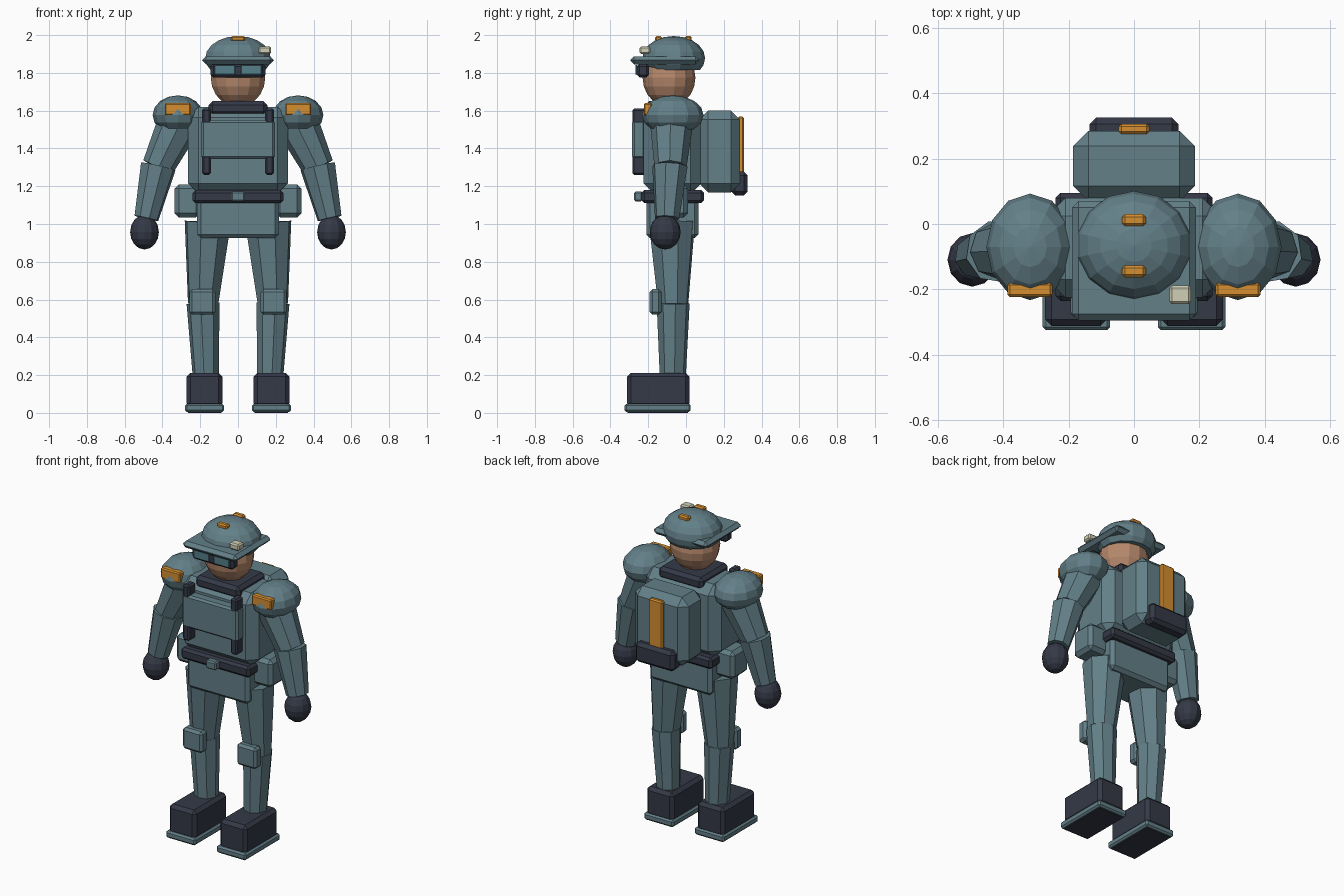
import bpy, bmesh, math
from mathutils import Vector, Matrix

if "Cube" in bpy.data.objects:
    bpy.data.objects.remove(bpy.data.objects["Cube"])


def material(name, rgb):
    m = bpy.data.materials.new(name)
    m.diffuse_color = (*rgb, 1)
    m.use_nodes = True
    m.node_tree.nodes["Principled BSDF"].inputs["Base Color"].default_value = m.diffuse_color
    return m


CLOTH = material("slate_teal", (0.125, 0.215, 0.25))
DARK = material("dark_navy", (0.035, 0.041, 0.062))
SKIN = material("skin", (0.47, 0.25, 0.15))
ORANGE = material("orange", (0.66, 0.27, 0.03))
CREAM = material("cream", (0.62, 0.62, 0.46))
GLASS = material("lens_teal", (0.09, 0.21, 0.25))


def finish(name, bm, mat):
    bmesh.ops.recalc_face_normals(bm, faces=bm.faces)
    me = bpy.data.meshes.new(name)
    bm.to_mesh(me)
    bm.free()
    me.materials.append(mat)
    ob = bpy.data.objects.new(name, me)
    bpy.context.collection.objects.link(ob)
    return ob


def box(name, mat, x, y, z, bevel=0.012):
    """Chamfered box given by its extent on each axis."""
    bm = bmesh.new()
    bmesh.ops.create_cube(bm, size=1)
    for v in bm.verts:
        v.co = Vector([(r[0] + r[1]) / 2 + c * (r[1] - r[0]) for r, c in zip((x, y, z), v.co)])
    if bevel:
        bmesh.ops.bevel(bm, geom=bm.edges[:], offset=bevel, segments=1, affect='EDGES')
    return finish(name, bm, mat)


def ball(name, mat, center, radii, seg=12, rings=8, cut=None):
    """Faceted ellipsoid, optionally cut flat below a height."""
    bm = bmesh.new()
    bmesh.ops.create_uvsphere(bm, u_segments=seg, v_segments=rings, radius=1)
    bm.transform(Matrix.Translation(center) @ Matrix.Diagonal((*radii, 1)))
    if cut is not None:
        bmesh.ops.bisect_plane(bm, geom=bm.verts[:] + bm.edges[:] + bm.faces[:],
                               plane_co=(0, 0, cut), plane_no=(0, 0, 1), clear_inner=True)
        bmesh.ops.holes_fill(bm, edges=[e for e in bm.edges if e.is_boundary])
    return finish(name, bm, mat)


def limb(name, mat, a, b, ra, rb, sides=8):
    """Tapered prism from point a to point b."""
    a, b = Vector(a), Vector(b)
    d = b - a
    bm = bmesh.new()
    bmesh.ops.create_cone(bm, cap_ends=True, segments=sides, radius1=ra, radius2=rb, depth=d.length)
    bm.transform(Matrix.Translation((a + b) / 2) @ d.to_track_quat('Z', 'Y').to_matrix().to_4x4())
    return finish(name, bm, mat)


def span(s, lo, hi):
    """Range mirrored to side s."""
    return (lo, hi) if s > 0 else (-hi, -lo)


# Torso, hips and belt
box("torso", CLOTH, (-0.265, 0.265), (-0.225, 0.08), (1.16, 1.62), 0.055)
box("hips", CLOTH, (-0.217, 0.217), (-0.21, 0.065), (0.925, 1.16), 0.02)
box("belt", DARK, (-0.24, 0.24), (-0.235, 0.095), (1.11, 1.18), 0.015)
box("buckle", CLOTH, (-0.036, 0.036), (-0.275, -0.23), (1.12, 1.172), 0.008)
box("chest_plate", CLOTH, (-0.195, 0.195), (-0.285, -0.215), (1.345, 1.55), 0.012)
box("collar", DARK, (-0.155, 0.155), (-0.215, 0.065), (1.575, 1.65), 0.02)
limb("neck", SKIN, (0, -0.08, 1.6), (0, -0.08, 1.7), 0.08, 0.08)

# Head, goggles and helmet
ball("head", SKIN, (0, -0.09, 1.775), (0.148, 0.14, 0.155), 14, 10)
ball("helmet_dome", CLOTH, (0, -0.065, 1.878), (0.178, 0.166, 0.117), 14, 10, cut=1.815)
box("helmet_brim", CLOTH, (-0.19, 0.19), (-0.295, 0.07), (1.845, 1.888), 0.02)
box("goggle_frame", DARK, (-0.145, 0.145), (-0.26, -0.195), (1.775, 1.85), 0.015)
for s in (-1, 1):
    box("goggle_lens", GLASS, span(s, 0.015, 0.125), (-0.267, -0.258), (1.79, 1.843), 0.003)
box("helmet_lamp", CREAM, (0.108, 0.175), (-0.245, -0.188), (1.9, 1.94), 0.008)
for y in (0.012, -0.145):
    box("helmet_tab", ORANGE, (-0.036, 0.036), (y - 0.018, y + 0.018), (1.965, 1.995), 0.008)

# Backpack
box("backpack", CLOTH, (-0.186, 0.186), (0.07, 0.285), (1.168, 1.6), 0.047)
box("backpack_pouch", DARK, (-0.136, 0.136), (0.24, 0.326), (1.152, 1.278), 0.02)
box("backpack_stripe", ORANGE, (-0.047, 0.047), (0.275, 0.306), (1.22, 1.57), 0.008)

for s in (-1, 1):
    # Chest straps and hip pouches
    box("chest_strap", DARK, span(s, 0.143, 0.19), (-0.284, -0.215), (1.26, 1.612), 0.01)
    box("hip_pouch", CLOTH, span(s, 0.2, 0.335), (-0.15, 0.01), (1.035, 1.21), 0.022)

    # Arms
    ball("shoulder_pad", CLOTH, (s * 0.318, -0.07, 1.577), (0.134, 0.163, 0.104), 12, 8)
    box("shoulder_patch", ORANGE, span(s, 0.25, 0.387), (-0.223, -0.18), (1.575, 1.64), 0.007)
    limb("upper_arm", CLOTH, (s * 0.3, -0.075, 1.56), (s * 0.425, -0.082, 1.3), 0.118, 0.085)
    limb("forearm", CLOTH, (s * 0.422, -0.085, 1.305), (s * 0.485, -0.1, 1.03), 0.096, 0.066)
    ball("glove", DARK, (s * 0.495, -0.11, 0.957), (0.076, 0.082, 0.092), 12, 8)

    # Legs
    limb("thigh", CLOTH, (s * 0.16, -0.075, 1.01), (s * 0.185, -0.068, 0.575), 0.127, 0.083)
    limb("shin", CLOTH, (s * 0.185, -0.068, 0.58), (s * 0.17, -0.07, 0.18), 0.088, 0.069)
    box("knee_pad", CLOTH, span(s, 0.12, 0.258), (-0.193, -0.13), (0.52, 0.655), 0.015)
    box("boot", DARK, span(s, 0.083, 0.272), (-0.312, 0.018), (0.03, 0.212), 0.02)
    box("boot_sole", CLOTH, span(s, 0.073, 0.28), (-0.325, 0.025), (0.004, 0.048), 0.01)
    box("sole_tread", DARK, span(s, 0.088, 0.265), (-0.31, 0.01), (0.0, 0.008), 0)
